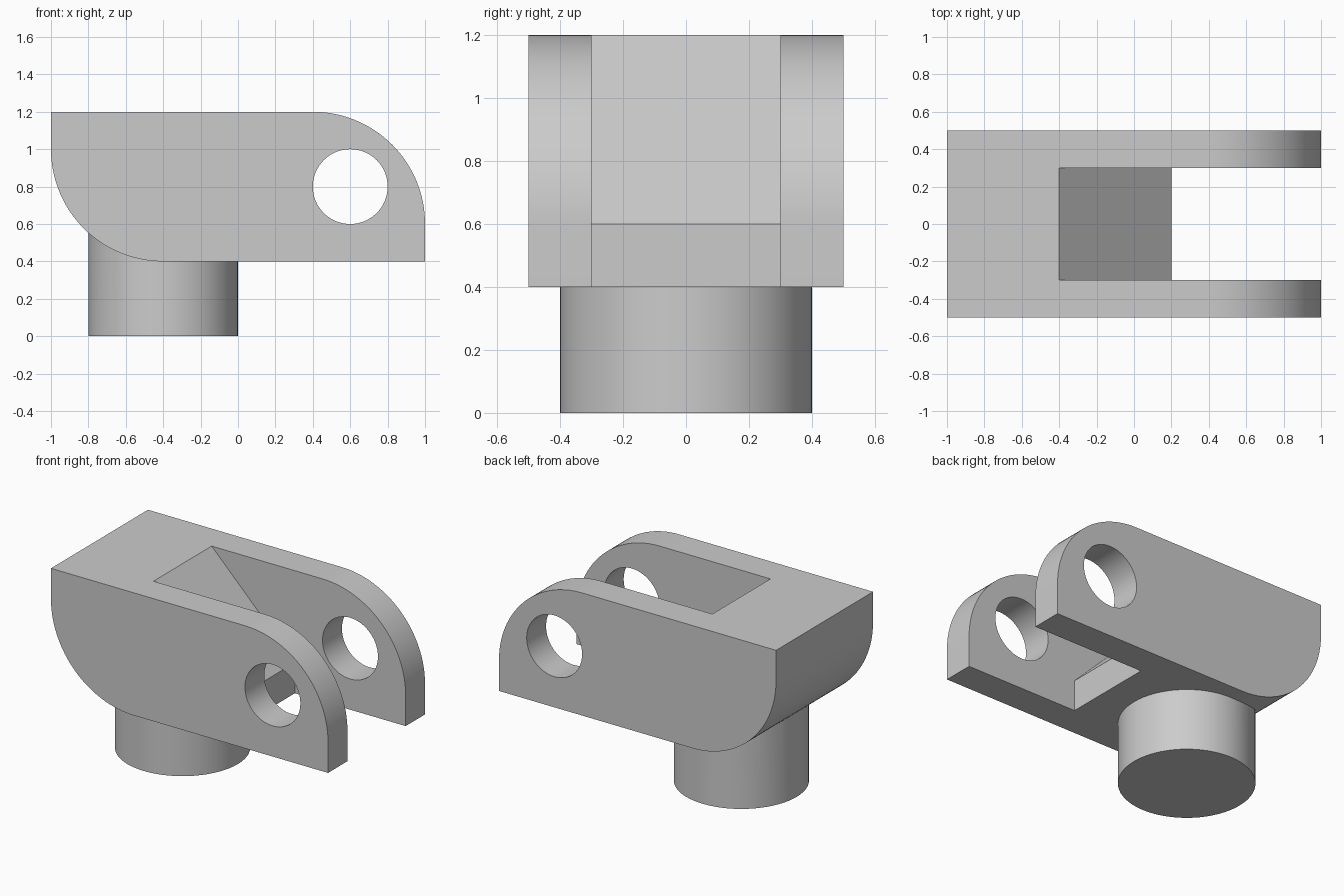
import bpy, bmesh
from math import cos, sin, pi

cube = bpy.data.objects.get("Cube")
if cube:
    bpy.data.objects.remove(cube, do_unlink=True)

grey = bpy.data.materials.new("plain_grey")
grey.use_nodes = True
colour = (0.6, 0.6, 0.6, 1)
grey.diffuse_color = colour
grey.node_tree.nodes["Principled BSDF"].inputs["Base Color"].default_value = colour


def arc(cx, cz, r, start, end, steps=32):
    return [(cx + r * cos(start + (end - start) * i / steps),
             cz + r * sin(start + (end - start) * i / steps)) for i in range(steps + 1)]


def extrude_profile(name, points, half_width):
    """Solid from an x-z outline, centred on y = 0."""
    bm = bmesh.new()
    face = bm.faces.new([bm.verts.new((x, -half_width, z)) for x, z in points])
    new = bmesh.ops.extrude_face_region(bm, geom=[face])["geom"]
    moved = [v for v in new if isinstance(v, bmesh.types.BMVert)]
    bmesh.ops.translate(bm, verts=moved, vec=(0, 2 * half_width, 0))
    bmesh.ops.recalc_face_normals(bm, faces=bm.faces)
    mesh = bpy.data.meshes.new(name)
    bm.to_mesh(mesh)
    bm.free()
    mesh.materials.append(grey)
    obj = bpy.data.objects.new(name, mesh)
    bpy.context.collection.objects.link(obj)
    return obj


def combine(target, other, operation):
    mod = target.modifiers.new(other.name, 'BOOLEAN')
    mod.object = other
    mod.operation = operation
    mod.solver = 'EXACT'
    bpy.context.view_layer.objects.active = target
    bpy.ops.object.modifier_apply(modifier=mod.name)
    bpy.data.objects.remove(other, do_unlink=True)


# Body: block with one rounded top corner and one rounded bottom corner
outline = (arc(0.4, 0.6, 0.6, pi / 2, 0) + [(1, 0.4)]
           + arc(-0.4, 1, 0.6, -pi / 2, -pi) + [(-1, 1.2)])
body = extrude_profile("clevis_body", outline, 0.5)

# Fork slot with a sloping back wall
slot = extrude_profile("slot_cutter", [(-0.5, 1.3), (0.2, 0.6), (0.2, 0.3),
                                       (1.1, 0.3), (1.1, 1.3)], 0.3)
combine(body, slot, 'DIFFERENCE')

# Pin hole through both fork arms
hole = extrude_profile("hole_cutter", arc(0.6, 0.8, 0.2, 0, 2 * pi, 64)[:-1], 0.6)
combine(body, hole, 'DIFFERENCE')

# Round stem below, merged into the body
bpy.ops.mesh.primitive_cylinder_add(vertices=64, radius=0.4, depth=0.6,
                                    location=(-0.4, 0, 0.3))
stem = bpy.context.object
stem.name = "stem"
stem.data.materials.append(grey)
combine(body, stem, 'UNION')

# Smooth the curved walls, keep the edges sharp
bpy.ops.object.select_all(action='DESELECT')
body.select_set(True)
bpy.context.view_layer.objects.active = body
bpy.ops.object.shade_smooth_by_angle(angle=pi / 6)
